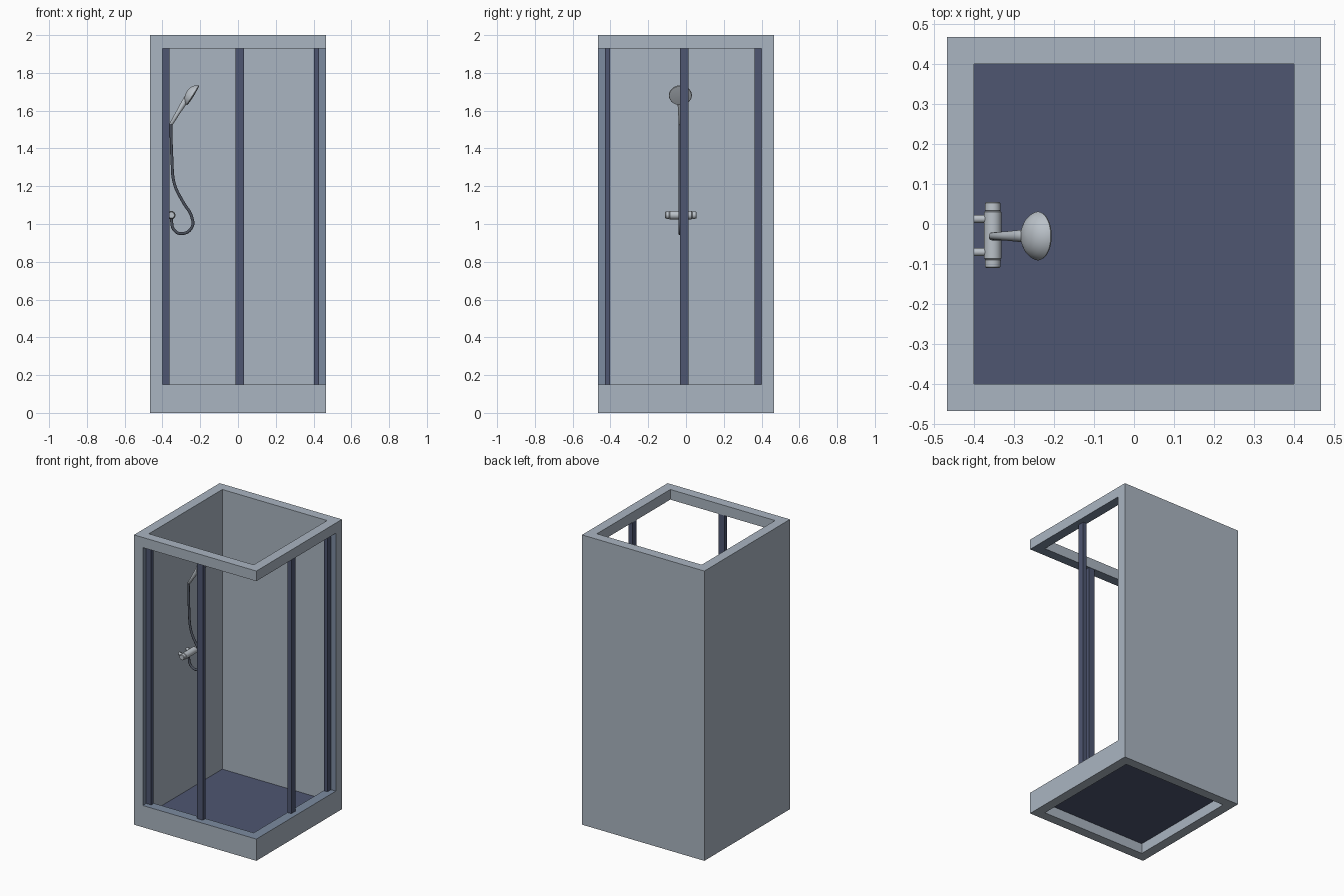
import bpy, bmesh, math
from mathutils import Vector

if "Cube" in bpy.data.objects:
    bpy.data.objects.remove(bpy.data.objects["Cube"])


def lin(c):
    c /= 255
    return c / 12.92 if c <= 0.04045 else ((c + 0.055) / 1.055) ** 2.4


def material(name, r, g, b):
    m = bpy.data.materials.new(name)
    m.diffuse_color = (lin(r), lin(g), lin(b), 1)
    m.use_nodes = True
    m.node_tree.nodes["Principled BSDF"].inputs["Base Color"].default_value = m.diffuse_color
    return m


PANEL = material("pale grey panel", 170, 181, 193)
TRACK = material("blue grey track", 124, 139, 160)
BLUE = material("slate blue", 78, 86, 113)
CHROME = material("light chrome", 186, 193, 200)
HOSE = material("dark hose grey", 74, 80, 92)


def finish(name, bm, mats, smooth=False):
    me = bpy.data.meshes.new(name)
    bmesh.ops.recalc_face_normals(bm, faces=bm.faces)
    bm.to_mesh(me)
    bm.free()
    for m in mats:
        me.materials.append(m)
    ob = bpy.data.objects.new(name, me)
    bpy.context.collection.objects.link(ob)
    if smooth:
        bpy.ops.object.select_all(action='DESELECT')
        ob.select_set(True)
        bpy.context.view_layer.objects.active = ob
        bpy.ops.object.shade_smooth_by_angle(angle=math.radians(35))
    return ob


def box(name, x0, x1, y0, y1, z0, z1, mat):
    bm = bmesh.new()
    bmesh.ops.create_cube(bm, size=1)
    for v in bm.verts:
        v.co = (x0 if v.co.x < 0 else x1, y0 if v.co.y < 0 else y1, z0 if v.co.z < 0 else z1)
    return finish(name, bm, [mat])


def lathe(name, profile, origin, axis, mat, n=32):
    """Revolve (radius, height) points about an axis through origin."""
    bm = bmesh.new()
    rot = Vector(axis).to_track_quat('Z', 'Y')
    rings = []
    for r, h in profile:
        rings.append([bm.verts.new(rot @ Vector((r * math.cos(2 * math.pi * i / n),
                      r * math.sin(2 * math.pi * i / n), h)) + Vector(origin)) for i in range(n)])
    for a, b in zip(rings, rings[1:]):
        for i in range(n):
            j = (i + 1) % n
            bm.faces.new((a[i], a[j], b[j], b[i]))
    bm.faces.new(rings[0])
    bm.faces.new(rings[-1])
    return finish(name, bm, [mat], True)


# Enclosure: two walls, base rim and top ring as one shell of grid cells
XY = [-0.467, -0.4, 0.4, 0.467]
ZS = [0, 0.15, 1.93, 2]


def filled(c):
    i, j, k = c
    if min(c) < 0 or max(c) > 2 or (i == 1 and j == 1):
        return False
    return k != 1 or i == 0 or j == 2


bm = bmesh.new()
for c in [(i, j, k) for i in range(3) for j in range(3) for k in range(3)]:
    if not filled(c):
        continue
    for ax in range(3):
        for s in (0, 1):
            nb = list(c)
            nb[ax] += 2 * s - 1
            if filled(nb):
                continue
            u, w = [a for a in range(3) if a != ax]
            vs = []
            for du, dw in ((0, 0), (1, 0), (1, 1), (0, 1)):
                p = list(c)
                p[ax] += s
                p[u] += du
                p[w] += dw
                vs.append(bm.verts.new((XY[p[0]], XY[p[1]], ZS[p[2]])))
            f = bm.faces.new(vs)
            # faces lining the door openings carry the track colour
            inside = min(nb) >= 0 and max(nb) <= 2
            f.material_index = 1 if inside and (nb[0], nb[1]) != (1, 1) else 0
bmesh.ops.remove_doubles(bm, verts=bm.verts, dist=1e-5)
finish("enclosure_shell", bm, [PANEL, TRACK])

# Floor pan, a thin sheet inside the rim
bm = bmesh.new()
bmesh.ops.create_grid(bm, x_segments=1, y_segments=1, size=0.4)
for v in bm.verts:
    v.co.z = 0.07
finish("floor_pan", bm, [BLUE])

# Door posts: front pair, and the same pair mirrored across the diagonal to the right side
for label, a, b in (("end_post", -0.4, -0.362), ("middle_post", -0.012, 0.033)):
    box("front_" + label, a, b, -0.43, -0.402, 0.15, 1.93, BLUE)
    box("right_" + label, 0.402, 0.43, -b, -a, 0.15, 1.93, BLUE)

# Mixer bar with end knobs and wall stubs
lathe("mixer_bar", [(0.016, -0.11), (0.019, -0.107), (0.02, -0.09), (0.018, -0.089), (0.022, -0.086),
                    (0.022, 0.030), (0.018, 0.033), (0.02, 0.034), (0.019, 0.052), (0.016, 0.055)],
      (-0.353, 0, 1.047), (0, 1, 0), CHROME)
for n, y in (("rear", 0.013), ("front", -0.07)):
    lathe("mixer_stub_" + n, [(0.01, 0), (0.01, 0.04)], (-0.4, y, 1.047), (1, 0, 0), CHROME, 20)

# Shower handle and tilted round head
a, b = Vector((-0.357, -0.03, 1.525)), Vector((-0.272, -0.03, 1.665))
L = (b - a).length
lathe("shower_handle", [(0.006, 0), (0.009, 0.004), (0.012, L * 0.5), (0.015, L * 0.85), (0.015, L), (0.008, L + 0.012)],
      a, b - a, CHROME)
lathe("shower_head", [(0.004, -0.028), (0.02, -0.026), (0.036, -0.02), (0.049, -0.01), (0.058, 0.002),
                      (0.061, 0.009), (0.059, 0.013), (0.04, 0.015), (0.004, 0.016)],
      (-0.248, -0.03, 1.686), (0.85, 0, -0.53), CHROME, 40)

# Hose hanging in a loop from handle to mixer
cu = bpy.data.curves.new("hose", 'CURVE')
cu.dimensions = '3D'
cu.bevel_depth = 0.008
cu.bevel_resolution = 3
cu.resolution_u = 8
cu.use_fill_caps = True
pts = [(-0.355, 1.53), (-0.35, 1.35), (-0.336, 1.21), (-0.29, 1.115), (-0.246, 1.04), (-0.243, 0.985),
       (-0.295, 0.949), (-0.338, 0.968), (-0.354, 1.03)]
sp = cu.splines.new('BEZIER')
sp.bezier_points.add(len(pts) - 1)
for p, (x, z) in zip(sp.bezier_points, pts):
    p.co = (x, -0.033, z)
    p.handle_left_type = p.handle_right_type = 'AUTO'
cu.materials.append(HOSE)
bpy.context.collection.objects.link(bpy.data.objects.new("shower_hose", cu))
